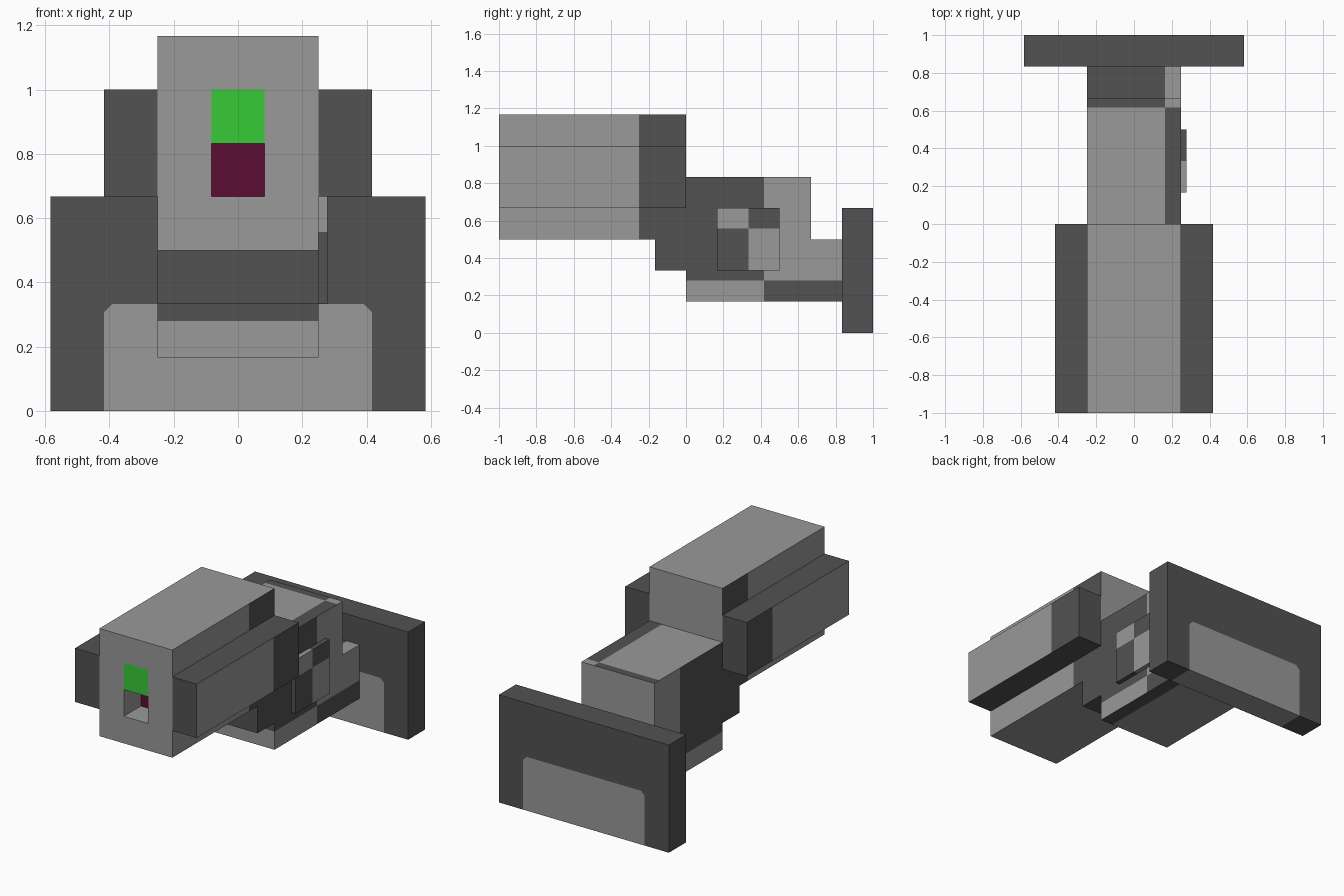
import bpy, bmesh
from mathutils import Vector

if "Cube" in bpy.data.objects:
    bpy.data.objects.remove(bpy.data.objects["Cube"], do_unlink=True)


def material(name, rgb):
    m = bpy.data.materials.new(name)
    m.use_nodes = True
    m.diffuse_color = (*rgb, 1)
    m.node_tree.nodes["Principled BSDF"].inputs["Base Color"].default_value = (*rgb, 1)
    return m


PALETTE = [material("light grey", (0.319, 0.319, 0.319)),
           material("dark grey", (0.084, 0.084, 0.084)),
           material("green", (0.038, 0.597, 0.038)),
           material("maroon", (0.107, 0.004, 0.033))]
LIGHT, DARK, GREEN, MAROON = range(4)
AXES = {"x": Vector((1, 0, 0)), "y": Vector((0, 1, 0)), "z": Vector((0, 0, 1))}


def block(name, xs, ys, zs, rule, cuts=(), bevel_cuts=(), shape=None):
    """Box split along cut planes, its faces coloured by rule(centre, normal)."""
    bm = bmesh.new()
    bmesh.ops.create_cube(bm, size=1)
    for v in bm.verts:
        for i, (lo, hi) in enumerate((xs, ys, zs)):
            v.co[i] = hi if v.co[i] > 0 else lo
    planes = [(AXES[a] * d, AXES[a]) for a, d in cuts] + list(bevel_cuts)
    for point, normal in planes:
        bmesh.ops.bisect_plane(bm, geom=bm.verts[:] + bm.edges[:] + bm.faces[:],
                               plane_co=point, plane_no=normal)
    if shape:
        shape(bm)
    bm.normal_update()
    for f in bm.faces:
        f.material_index = rule(f.calc_center_median(), f.normal)
    mesh = bpy.data.meshes.new(name)
    bm.to_mesh(mesh)
    bm.free()
    for m in PALETTE:
        mesh.materials.append(m)
    ob = bpy.data.objects.new(name, mesh)
    bpy.context.collection.objects.link(ob)
    return ob


# Barrel housing with a square muzzle recess
def in_slot(c):
    return abs(c.x) < 0.083 and 0.667 < c.z < 1


def sink_muzzle(bm):
    low = [f for f in bm.faces
           if f.normal.y < -0.9 and in_slot(f.calc_center_median())
           and f.calc_center_median().z < 0.833]
    face = bmesh.ops.extrude_discrete_faces(bm, faces=low)["faces"]
    bmesh.ops.translate(bm, vec=(0, 0.167, 0), verts=list({v for f in face for v in f.verts}))


def barrel_rule(c, n):
    if n.y < -0.9 and in_slot(c):
        return GREEN if c.z > 0.833 else MAROON
    return DARK if abs(n.x) > 0.9 and c.y > -0.25 else LIGHT


block("barrel", (-0.25, 0.25), (-1, 0), (0.5, 1.167), barrel_rule,
      [("x", -0.083), ("x", 0.083), ("z", 0.667), ("z", 0.833), ("z", 1), ("y", -0.25)],
      shape=sink_muzzle)


# Side rails
def rail_rule(c, n):
    return LIGHT if abs(n.x) > 0.9 and c.y < -0.25 else DARK


for side, xs in (("left", (0.25, 0.417)), ("right", (-0.417, -0.25))):
    block(side + "_rail", xs, (-1, 0), (0.667, 1), rail_rule, [("y", -0.25)])

# Block under the rear of the barrel
block("front_step", (-0.25, 0.25), (-0.167, 0), (0.333, 0.5), lambda c, n: DARK)


# Main body and its lower tail
def body_rule(c, n):
    if n.z > 0.9:
        return LIGHT if (c.x > 0.165) == (c.y > 0.617) else DARK
    if n.z < -0.9:
        return DARK if c.x > 0.165 else LIGHT
    if n.y > 0.9:
        return LIGHT
    if n.y < -0.9:
        return DARK if c.z > 0.28 else LIGHT
    return LIGHT if (c.y > 0.417) == (c.z > 0.28) else DARK


body_cuts = [("x", 0.165), ("y", 0.417), ("y", 0.617), ("z", 0.28)]
block("body", (-0.25, 0.25), (0, 0.667), (0.167, 0.833), body_rule, body_cuts)
block("tail", (-0.25, 0.25), (0.667, 0.833), (0.167, 0.5), body_rule, body_cuts)


# Raised panel on the left side
def panel_rule(c, n):
    return LIGHT if (c.y < 0.333) == (c.z > 0.557) else DARK


block("side_panel", (0.25, 0.278), (0.167, 0.5), (0.333, 0.667), panel_rule,
      [("y", 0.333), ("z", 0.557)])


# Rear plate with a lighter patch whose upper corners are clipped
def plate_rule(c, n):
    patch = abs(c.x) < 0.417 and c.z < 0.333 and abs(c.x) + c.z < 0.725
    return LIGHT if patch and (abs(n.y) > 0.9 or n.z < -0.9) else DARK


block("rear_plate", (-0.583, 0.583), (0.833, 1), (0, 0.667), plate_rule,
      [("x", -0.417), ("x", 0.417), ("z", 0.333)],
      [(Vector((s * 0.417, 0, 0.308)), Vector((s, 0, 1))) for s in (-1, 1)])
